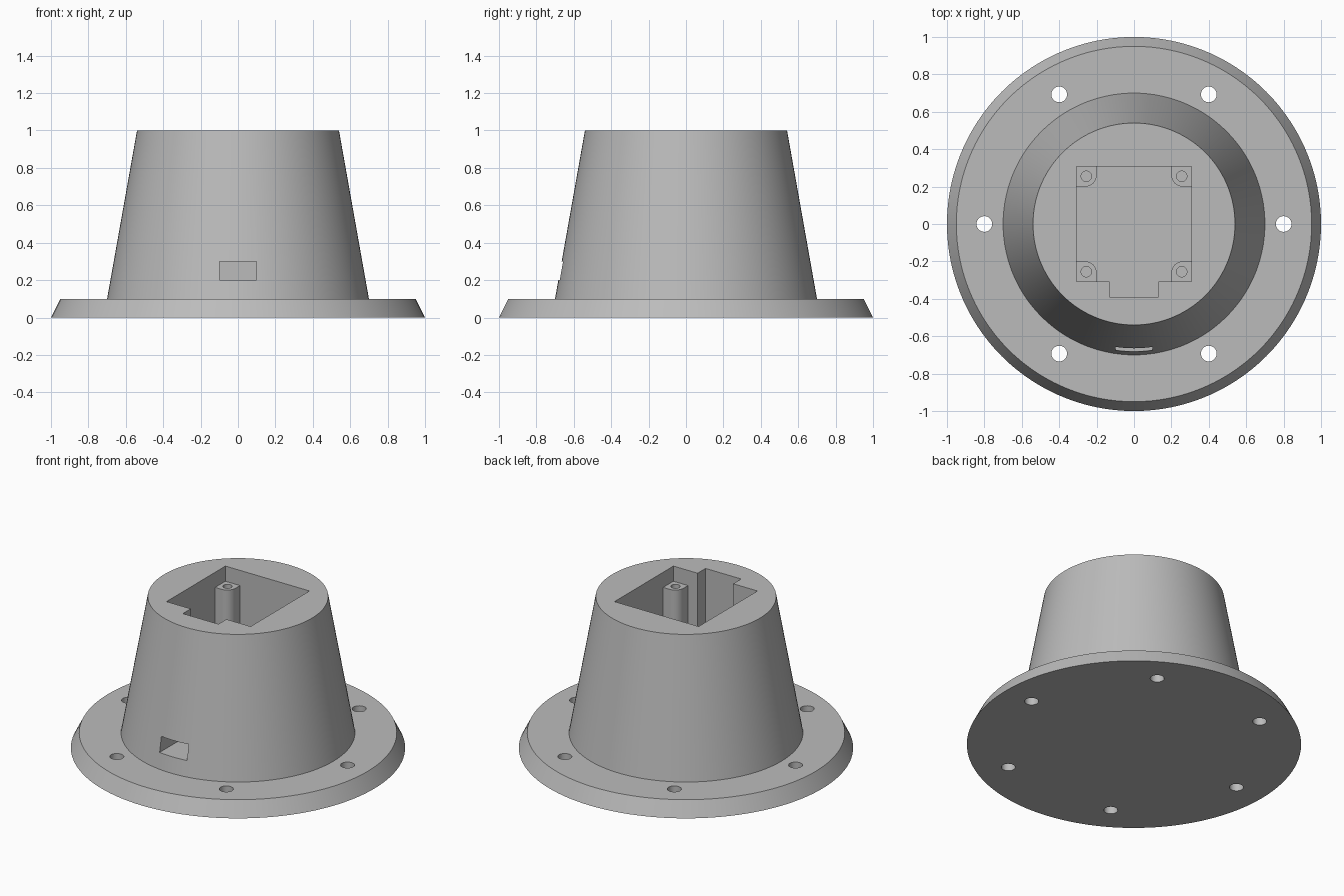
import bpy, bmesh
from math import cos, sin, pi, radians

old = bpy.data.objects.get("Cube")
if old:
    bpy.data.objects.remove(old, do_unlink=True)

grey = bpy.data.materials.new("plain grey")
grey.use_nodes = True
COLOUR = (0.5, 0.5, 0.5, 1)
grey.diffuse_color = COLOUR
grey.node_tree.nodes["Principled BSDF"].inputs["Base Color"].default_value = COLOUR


def finish(name, bm):
    bmesh.ops.recalc_face_normals(bm, faces=bm.faces)
    mesh = bpy.data.meshes.new(name)
    bm.to_mesh(mesh)
    bm.free()
    obj = bpy.data.objects.new(name, mesh)
    mesh.materials.append(grey)
    bpy.context.collection.objects.link(obj)
    return obj


def prism(name, outline, z0, z1):
    """Extrude a closed xy outline from z0 up to z1."""
    bm = bmesh.new()
    base = bm.faces.new([bm.verts.new((x, y, z0)) for x, y in outline])
    grown = bmesh.ops.extrude_face_region(bm, geom=[base])["geom"]
    top = [v for v in grown if isinstance(v, bmesh.types.BMVert)]
    bmesh.ops.translate(bm, verts=top, vec=(0, 0, z1 - z0))
    return finish(name, bm)


def circle(cx, cy, r, n):
    return [(cx + r * cos(2 * pi * i / n), cy + r * sin(2 * pi * i / n)) for i in range(n)]


def lathe(name, profile, n):
    """Stack of rings from (radius, height) pairs, capped at both ends."""
    bm = bmesh.new()
    rings = [[bm.verts.new((x, y, z)) for x, y in circle(0, 0, r, n)] for r, z in profile]
    for a, b in zip(rings, rings[1:]):
        for i in range(n):
            j = (i + 1) % n
            bm.faces.new((a[i], a[j], b[j], b[i]))
    bm.faces.new(rings[0])
    bm.faces.new(rings[-1])
    return finish(name, bm)


def cut(obj, cutter):
    """Subtract the cutter from the object, then discard the cutter."""
    cutter.hide_render = True
    mod = obj.modifiers.new("cut", "BOOLEAN")
    mod.operation, mod.solver, mod.object = "DIFFERENCE", "EXACT", cutter
    bpy.context.view_layer.objects.active = obj
    bpy.ops.object.modifier_apply(modifier=mod.name)
    bpy.data.objects.remove(cutter, do_unlink=True)


def smooth(obj):
    bpy.ops.object.select_all(action="DESELECT")
    obj.select_set(True)
    bpy.context.view_layer.objects.active = obj
    bpy.ops.object.shade_smooth_by_angle(angle=radians(30))


# Tapered pedestal with its bevelled flange
FLOOR = 0.2
HALF = 0.307
body = lathe("pedestal", [(1, 0), (0.95, 0.1), (0.7, 0.1), (0.54, 1)], 120)

# Square pocket with a cable notch at the front
pocket = [(-HALF, HALF), (-HALF, -HALF), (-0.13, -HALF), (-0.13, -0.39),
          (0.13, -0.39), (0.13, -HALF), (HALF, -HALF), (HALF, HALF)]
cut(body, prism("pocket_cutter", pocket, FLOOR, 1.1))

# Cable duct running from the front into the notch
duct = [(-0.1, -0.8), (0.1, -0.8), (0.1, -0.35), (-0.1, -0.35)]
cut(body, prism("duct_cutter", duct, FLOOR, 0.3))

# Six screw holes through the flange
for k in range(6):
    a = k * pi / 3
    cut(body, prism("hole_cutter", circle(0.8 * cos(a), 0.8 * sin(a), 0.042, 32), -0.1, 0.2))
smooth(body)

# Corner posts with a rounded inner corner and a pilot hole
OUT, IN, R = HALF + 0.01, 0.2, 0.06
arc = [(IN + R - R * cos(t * pi / 16), IN + R - R * sin(t * pi / 16)) for t in range(9)]
shape = [(OUT, IN), (OUT, OUT), (IN, OUT)] + arc
for sx, side in ((1, "left"), (-1, "right")):
    for sy, end in ((1, "back"), (-1, "front")):
        post = prism(f"{end}_{side}_post", [(sx * x, sy * y) for x, y in shape], FLOOR - 0.01, 0.9)
        cut(post, prism("pilot_cutter", circle(sx * 0.255, sy * 0.255, 0.028, 24), 0.7, 1))
        smooth(post)
